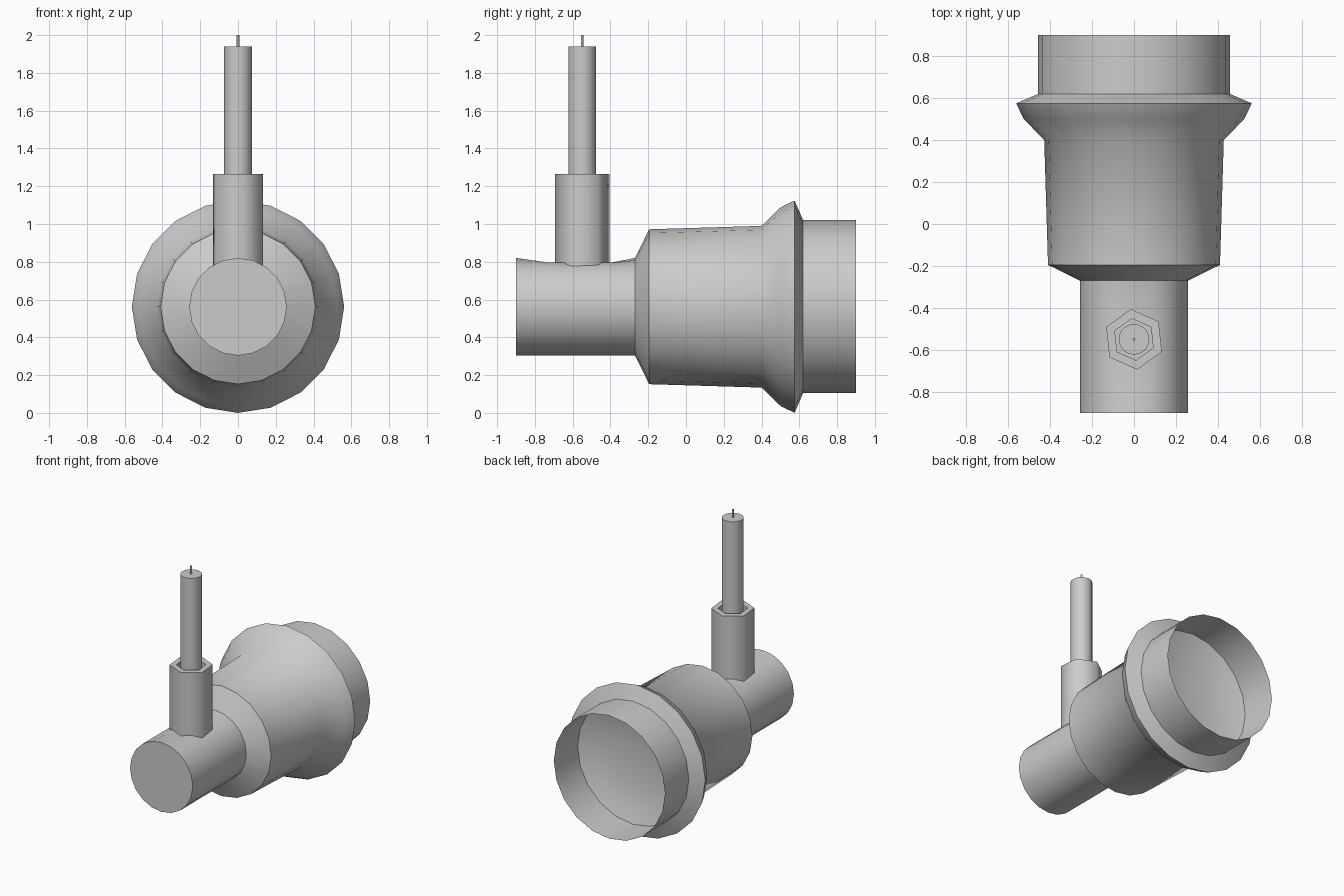
import bpy, bmesh, math
from mathutils import Matrix

if "Cube" in bpy.data.objects:
    bpy.data.objects.remove(bpy.data.objects["Cube"])

AXIS_Z = 0.562          # height of the horizontal body axis
CABLE_Y = -0.55         # position of the vertical connector


def finish(name, bm, angle):
    me = bpy.data.meshes.new(name)
    bm.to_mesh(me)
    bm.free()
    ob = bpy.data.objects.new(name, me)
    bpy.context.collection.objects.link(ob)
    bpy.ops.object.select_all(action='DESELECT')
    ob.select_set(True)
    bpy.context.view_layer.objects.active = ob
    bpy.ops.object.shade_smooth_by_angle(angle=math.radians(angle))
    return ob


def lathe(profile, sides, phase=0.0, cap_start=False, cap_end=False):
    """Rings of (radius, height) around z, bridged with quads."""
    bm = bmesh.new()
    rings = []
    for r, h in profile:
        ring = []
        for i in range(sides):
            a = phase + 2 * math.pi * i / sides
            ring.append(bm.verts.new((r * math.cos(a), r * math.sin(a), h)))
        rings.append(ring)
    for lo, hi in zip(rings, rings[1:]):
        for i in range(sides):
            j = (i + 1) % sides
            bm.faces.new((lo[i], lo[j], hi[j], hi[i]))
    if cap_start:
        bm.faces.new(rings[0][::-1])
    if cap_end:
        bm.faces.new(rings[-1])
    return bm


def lay_along_y(bm):
    bm.transform(Matrix.Translation((0, 0, AXIS_Z)) @ Matrix.Rotation(-math.pi / 2, 4, 'X'))


# Main housing: barrel, shoulder, tapered body, flare and open rim
bm = lathe([(0.258, -0.9), (0.258, -0.72), (0.258, -0.40), (0.258, -0.27),
            (0.41, -0.195), (0.428, 0.40), (0.525, 0.50), (0.562, 0.575),
            (0.458, 0.62), (0.458, 0.90)], 20, cap_start=True)
lay_along_y(bm)
# Slight flat on top of the barrel where the connector joins
for v in bm.verts:
    if -0.8 < v.co.y < -0.3 and v.co.z > 0.795:
        v.co.z = 0.795
finish("housing", bm, 50)

# Shallow dish closing the inside of the rim
bm = lathe([(0.458, 0.62), (0.36, 0.585), (0.22, 0.56), (0.08, 0.55)], 20, cap_start=False, cap_end=True)
lay_along_y(bm)
bmesh.ops.reverse_faces(bm, faces=[f for f in bm.faces if f.normal.y < 0])
bm.normal_update()
for f in bm.faces:
    if f.normal.y < 0:
        f.normal_flip()
finish("inner_dish", bm, 50)

# Hexagonal connector with a recessed top
bm = lathe([(0.145, 0.75), (0.145, 1.265), (0.10, 1.265), (0.10, 1.21)], 6,
           phase=math.radians(36), cap_start=True, cap_end=True)
bm.transform(Matrix.Translation((0, CABLE_Y, 0)))
finish("hex_connector", bm, 62)

# Cable and its core wire
for name, r, z0, z1, sides in (("cable", 0.073, 1.2, 1.94, 20), ("core_wire", 0.007, 1.93, 2.0, 8)):
    bm = lathe([(r, z0), (r, z1)], sides, cap_start=True, cap_end=True)
    bm.transform(Matrix.Translation((0, CABLE_Y, 0)))
    finish(name, bm, 50)
